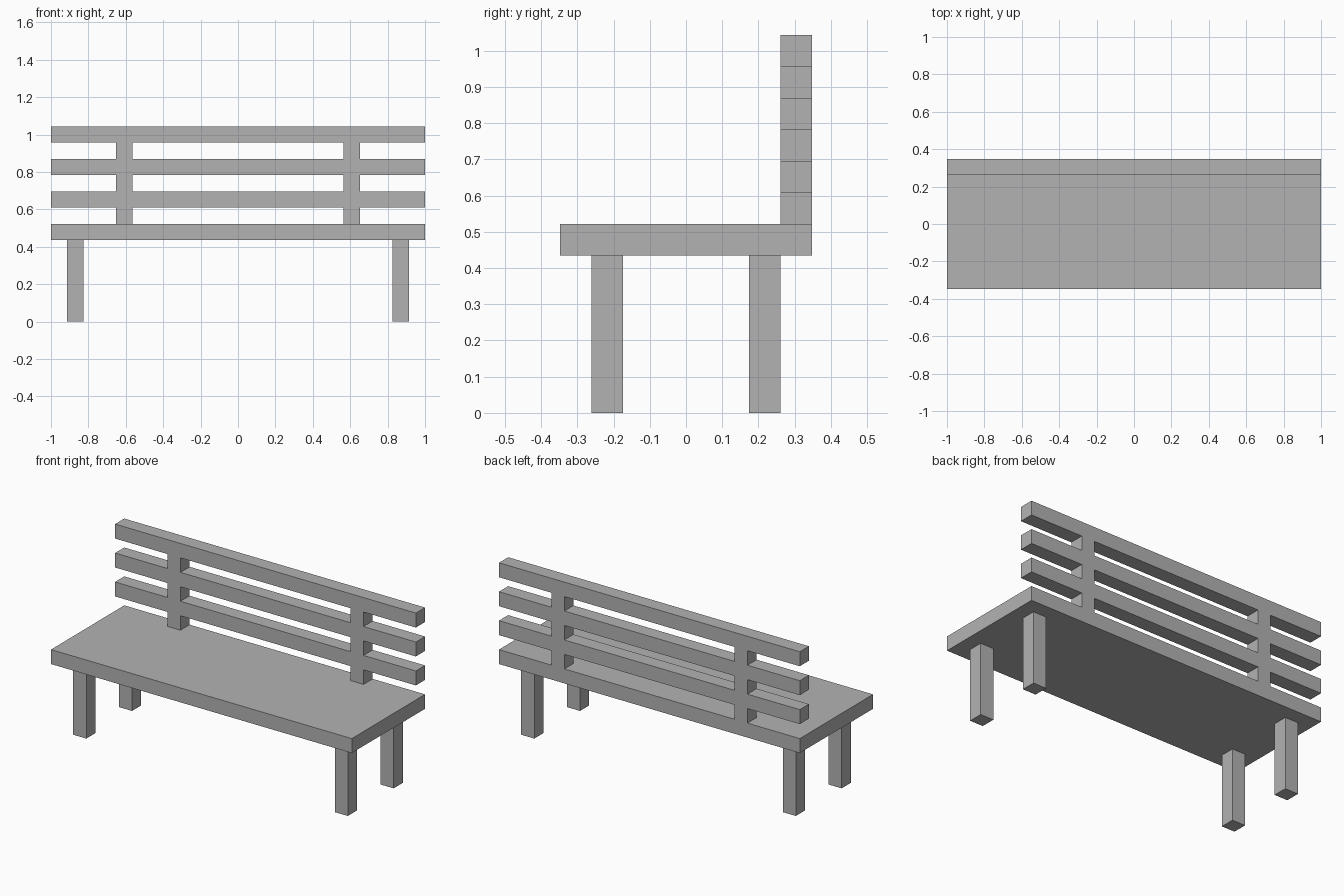
import bpy
import bmesh
from mathutils import Vector

U = 2 / 23  # plank thickness, the module every part is sized by

cube = bpy.data.objects.get("Cube")
if cube:
    bpy.data.objects.remove(cube, do_unlink=True)

GREY = (0.45, 0.45, 0.45, 1)
grey = bpy.data.materials.new("plain grey")
grey.use_nodes = True
grey.diffuse_color = GREY
grey.node_tree.nodes["Principled BSDF"].inputs["Base Color"].default_value = GREY


def add_object(name, bm):
    """Turn a bmesh laid out in plank units into a scaled, grey object."""
    bmesh.ops.scale(bm, vec=(U, U, U), verts=bm.verts)
    bmesh.ops.recalc_face_normals(bm, faces=bm.faces)
    mesh = bpy.data.meshes.new(name)
    bm.to_mesh(mesh)
    bm.free()
    mesh.materials.append(grey)
    obj = bpy.data.objects.new(name, mesh)
    bpy.context.collection.objects.link(obj)
    return obj


def box(name, size, center):
    bm = bmesh.new()
    bmesh.ops.create_cube(bm, size=1)
    bmesh.ops.scale(bm, vec=size, verts=bm.verts)
    bmesh.ops.translate(bm, vec=center, verts=bm.verts)
    return add_object(name, bm)


# Seat board
box("seat", (23, 8, 1), (0, 0, 5.5))

# Four legs, inset from the seat edges
for side, sx in (("left", 1), ("right", -1)):
    for end, sy in (("front", -1), ("back", 1)):
        box(f"{end}_{side}_leg", (1, 1, 5), (sx * 10, sy * 2.5, 2.5))

# Backrest: slats and flush posts as one welded frame, cut from a grid
columns = (-11.5, -7.5, -6.5, 6.5, 7.5, 11.5)
bm = bmesh.new()
for row in range(6):
    for col in range(5):
        is_slat = row % 2 == 1
        is_post = col in (1, 3)
        if is_slat or is_post:
            x0, x1 = columns[col:col + 2]
            z0, z1 = 6 + row, 7 + row
            corners = ((x0, z0), (x1, z0), (x1, z1), (x0, z1))
            bm.faces.new([bm.verts.new((x, 3, z)) for x, z in corners])
bmesh.ops.remove_doubles(bm, verts=bm.verts, dist=0.001)
result = bmesh.ops.extrude_face_region(bm, geom=bm.faces[:], use_keep_orig=True)
moved = [g for g in result["geom"] if isinstance(g, bmesh.types.BMVert)]
bmesh.ops.translate(bm, vec=Vector((0, 1, 0)), verts=moved)
add_object("backrest", bm)
